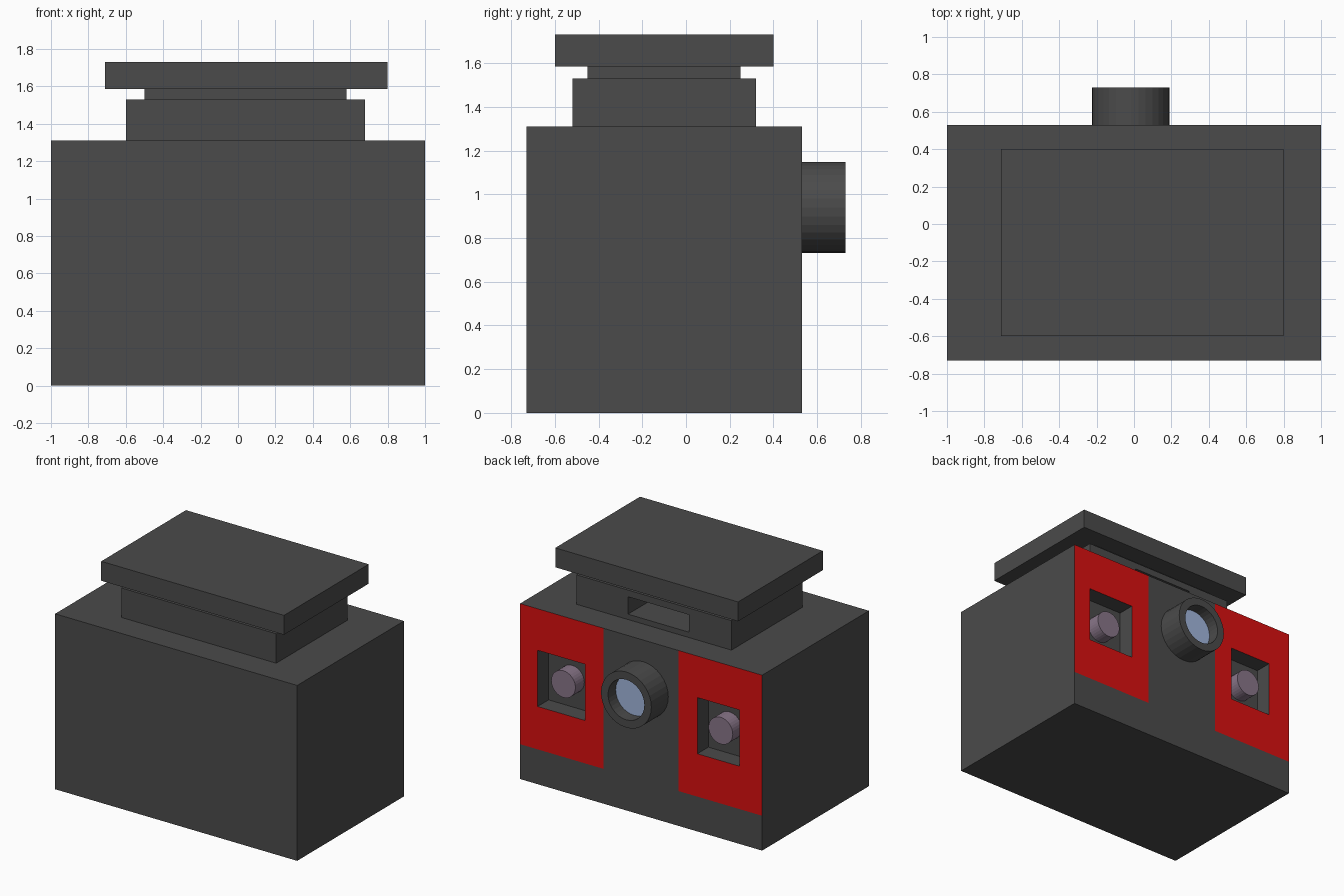
import bpy, bmesh, math
from mathutils import Vector, Matrix

if "Cube" in bpy.data.objects:
    bpy.data.objects.remove(bpy.data.objects["Cube"])


def material(name, rgb):
    m = bpy.data.materials.new(name)
    m.diffuse_color = (*rgb, 1)
    m.use_nodes = True
    m.node_tree.nodes["Principled BSDF"].inputs["Base Color"].default_value = m.diffuse_color
    return m


DARK = material("dark_metal", (0.07, 0.07, 0.07))
RED = material("red_paint", (0.7, 0.005, 0.005))
GLASS = material("blue_glass", (0.36, 0.47, 0.72))
PIN = material("mauve_metal", (0.25, 0.18, 0.25))


def finish(name, bm, *mats):
    me = bpy.data.meshes.new(name)
    bmesh.ops.recalc_face_normals(bm, faces=bm.faces)
    bm.to_mesh(me)
    bm.free()
    for m in mats:
        me.materials.append(m)
    ob = bpy.data.objects.new(name, me)
    bpy.context.collection.objects.link(ob)
    return ob


def box_bm(x, y, z):
    lo, hi = Vector((x[0], y[0], z[0])), Vector((x[1], y[1], z[1]))
    bm = bmesh.new()
    bmesh.ops.create_cube(bm, size=1, matrix=Matrix.Translation((lo + hi) / 2)
                          @ Matrix.Diagonal((*(hi - lo), 1)))
    return bm


def box(name, x, y, z):
    return finish(name, box_bm(x, y, z), DARK)


def cut(ob, x, y, z):
    cutter = finish("cutter", box_bm(x, y, z))
    cutter.hide_render = True
    mod = ob.modifiers.new("recess", 'BOOLEAN')
    mod.operation, mod.solver, mod.object = 'DIFFERENCE', 'EXACT', cutter
    bpy.context.view_layer.objects.active = ob
    bpy.ops.object.modifier_apply(modifier=mod.name)
    bpy.data.objects.remove(cutter)


def lathe(name, x, z, profile, mat, closed=False, sides=32):
    """Revolve (radius, y) points around a y-directed axis."""
    bm = bmesh.new()
    vs = [bm.verts.new((x + r, y, z)) for r, y in profile]
    es = [bm.edges.new(p) for p in zip(vs, vs[1:])]
    if closed:
        es.append(bm.edges.new((vs[-1], vs[0])))
    bmesh.ops.spin(bm, geom=vs + es, cent=(x, 0, z), axis=(0, 1, 0),
                   angle=math.tau, steps=sides)
    bmesh.ops.remove_doubles(bm, verts=bm.verts, dist=1e-5)
    return finish(name, bm, mat)


BACK = 0.53

# Main body, split so the two back panels can be painted red
bm = box_bm((-1, 1), (-0.73, BACK), (0, 1.31))
for co, no in (((0.31, 0, 0), (1, 0, 0)), ((-0.31, 0, 0), (1, 0, 0)),
               ((0, 0, 0.26), (0, 0, 1))):
    bmesh.ops.bisect_plane(bm, geom=bm.verts[:] + bm.edges[:] + bm.faces[:],
                           plane_co=co, plane_no=no)
for f in bm.faces:
    c = f.calc_center_median()
    if c.y > BACK - 0.001 and abs(c.x) > 0.31 and c.z > 0.26:
        f.material_index = 1
body = finish("body", bm, DARK, RED)

# Square recesses with a round pin in each
for side, x0, x1 in (("left", -0.815, -0.465), ("right", 0.465, 0.855)):
    cut(body, (x0, x1), (BACK - 0.13, BACK + 0.1), (0.58, 1.0))
    lathe(side + "_pin", (x0 + x1) / 2, 0.79,
          [(0, 0.395), (0.1, 0.395), (0.1, 0.505), (0, 0.505)], PIN)

# Stepped top with a slot in the back
tier = box("top_tier", (-0.6, 0.68), (-0.52, 0.32), (1.31, 1.53))
cut(tier, (-0.25, 0.255), (-0.08, 0.42), (1.35, 1.48))
box("neck", (-0.5, 0.58), (-0.45, 0.25), (1.53, 1.585))
box("top_plate", (-0.71, 0.8), (-0.6, 0.4), (1.585, 1.73))

# Lens barrel and recessed glass
lathe("lens_barrel", -0.017, 0.94,
      [(0.15, BACK), (0.208, BACK), (0.208, 0.73), (0.15, 0.73)], DARK, closed=True)
lathe("lens_glass", -0.017, 0.94,
      [(0, BACK), (0.15, BACK), (0.15, 0.64), (0, 0.64)], GLASS)
